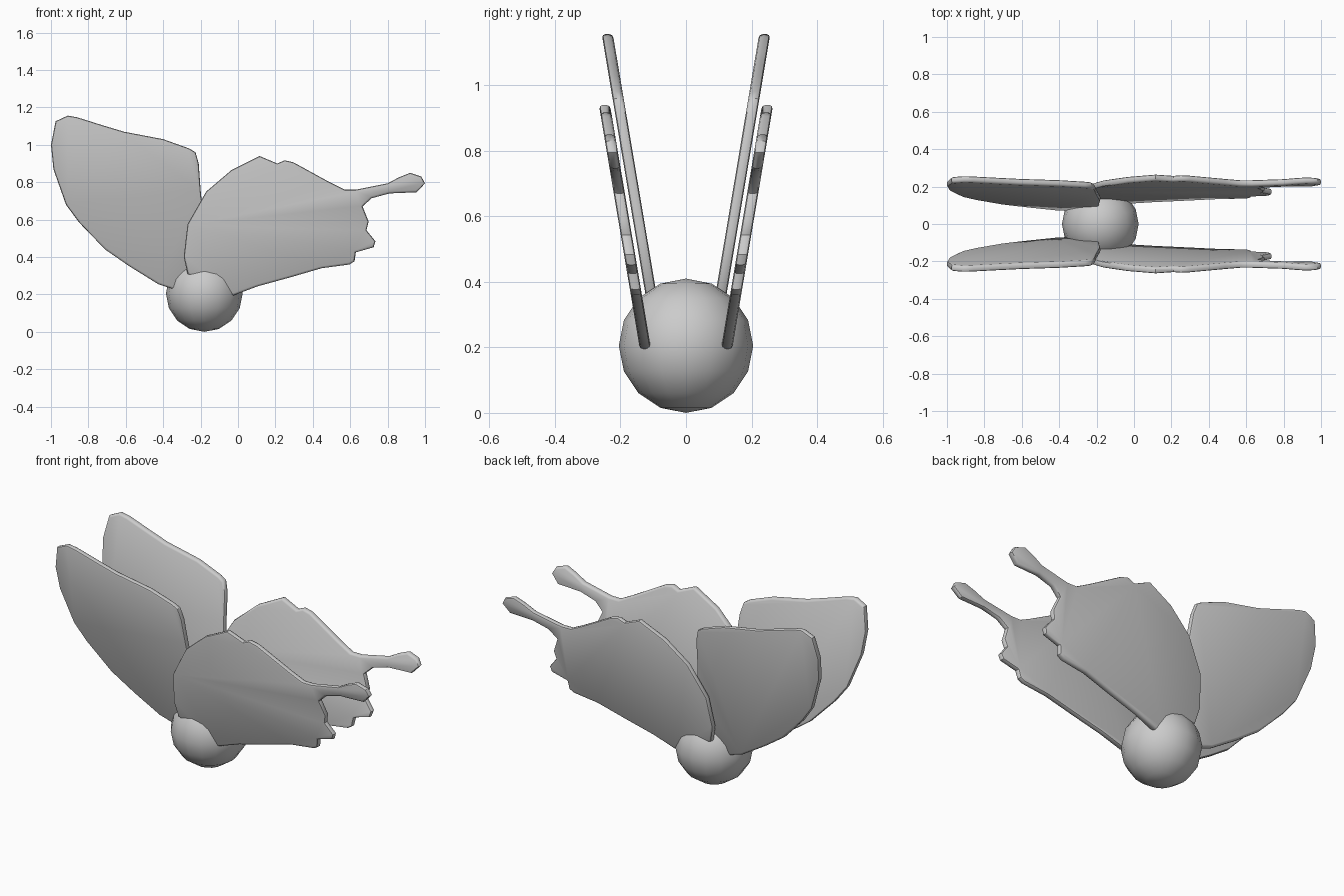
import bpy
import bmesh
import math

# Remove the default object
default_object = bpy.data.objects.get("Cube")
if default_object:
    bpy.data.objects.remove(default_object, do_unlink=True)

# Single plain material
grey = bpy.data.materials.new("plain_grey")
grey.use_nodes = True
grey_value = (0.6, 0.6, 0.6, 1)
grey.diffuse_color = grey_value
grey.node_tree.nodes["Principled BSDF"].inputs["Base Color"].default_value = grey_value

HALF_THICKNESS = 0.017
LEAN = 0.168  # outward drift of a wing per unit of height


def finish(obj, angle):
    """Give the part its material and its smooth shading."""
    obj.data.materials.append(grey)
    bpy.ops.object.select_all(action="DESELECT")
    obj.select_set(True)
    bpy.context.view_layer.objects.active = obj
    bpy.ops.object.shade_smooth_by_angle(angle=math.radians(angle))


def wing_pair(name, outline, root_offset):
    """Make a rounded plate from an outline in hundredths, lean it out and mirror it."""
    bm = bmesh.new()
    corners = [bm.verts.new((x / 100, -HALF_THICKNESS, z / 100)) for x, z in outline]
    near_cap = bm.faces.new(corners)
    extruded = bmesh.ops.extrude_face_region(bm, geom=[near_cap], use_keep_orig=True)["geom"]
    far_corners = [item for item in extruded if isinstance(item, bmesh.types.BMVert)]
    bmesh.ops.translate(bm, verts=far_corners, vec=(0, 2 * HALF_THICKNESS, 0))

    # Round only the two rims, leaving the outline corners as they are
    rims = [edge for edge in bm.edges
            if abs(edge.verts[0].co.y - edge.verts[1].co.y) < HALF_THICKNESS]
    bmesh.ops.bevel(bm, geom=rims, offset=0.011, segments=2, profile=0.5,
                    affect="EDGES", clamp_overlap=True)

    # Lean the plate away from the centre
    for vert in bm.verts:
        vert.co.y += root_offset + LEAN * vert.co.z
    bmesh.ops.recalc_face_normals(bm, faces=bm.faces)

    mesh = bpy.data.meshes.new(name)
    bm.to_mesh(mesh)
    bm.free()
    wing = bpy.data.objects.new(name, mesh)
    bpy.context.collection.objects.link(wing)
    finish(wing, 40)
    mirror = wing.modifiers.new("other_side", "MIRROR")
    mirror.use_axis = (False, True, False)
    mirror.use_mirror_merge = False
    return wing


# Round body
RADIUS = 0.205
bpy.ops.mesh.primitive_uv_sphere_add(segments=16, ring_count=8, radius=RADIUS,
                                     location=(-0.18, 0, RADIUS))
body = bpy.context.object
body.name = "body"
finish(body, 60)

# Tall plain wings
fore_outline = [
    (-19, 34), (-18, 55), (-20, 76), (-21, 90), (-22.7, 96), (-26, 98),
    (-40, 103), (-61, 107), (-71, 110), (-86, 114.7), (-91, 115.6),
    (-97.5, 112.6), (-100, 100), (-98.7, 87), (-92, 68), (-85, 58.5),
    (-71, 44), (-58, 35), (-42.5, 25.4), (-35, 23), (-29, 23),
]
wing_pair("fore_wings", fore_outline, 0.046)

# Wings with a ragged end and a long tail
hind_outline = [
    (-27, 31), (-29, 40), (-27, 57.5), (-17, 75), (-3.5, 86.5), (11.5, 94),
    (21, 90), (25, 91.7), (29.7, 90.6), (49, 80), (57, 76), (63, 76),
    (80, 79.4), (86, 82.6), (92, 85), (98, 83), (100, 79.4), (95.5, 74.6),
    (81, 74), (71.4, 71.4), (66.6, 67), (69.8, 59), (68.7, 54.3),
    (73.5, 48.4), (72.5, 45.2), (63, 42.5), (62.3, 37.7), (59.6, 36),
    (44.7, 34), (27.5, 29), (10.4, 24.3), (-2.4, 19.5), (-6, 20.5),
]
wing_pair("hind_wings", hind_outline, 0.091)
